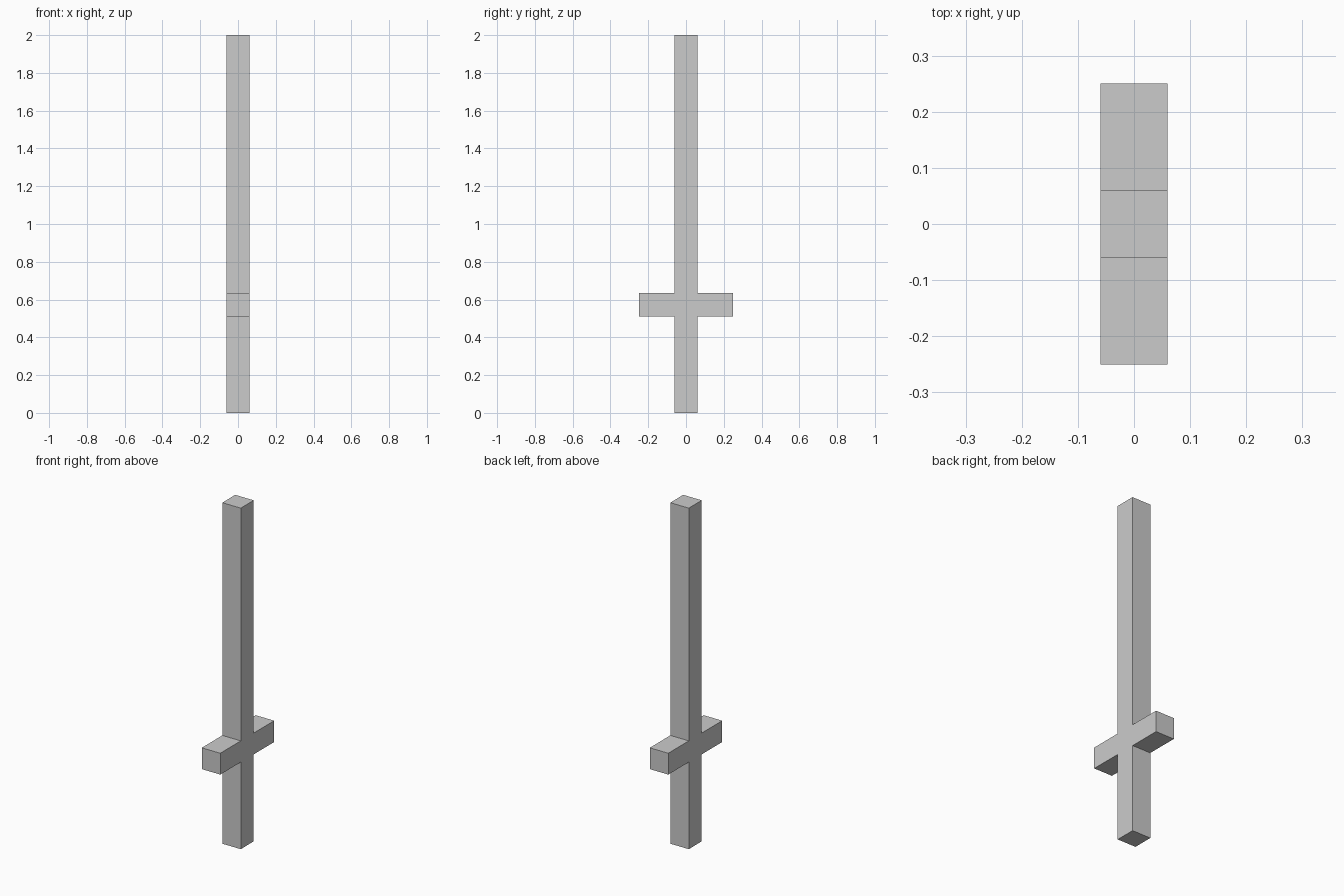
import bpy, bmesh

if "Cube" in bpy.data.objects:
    bpy.data.objects.remove(bpy.data.objects["Cube"])

HALF = 0.06            # half thickness of post and bar
ARM = 0.25             # half length of the cross bar
LOW, HIGH = 0.51, 0.635  # underside and top of the cross bar
TOP = 2.0

# Half of the cross outline (y, z), mirrored to close the profile
right = [(HALF, 0), (HALF, LOW), (ARM, LOW), (ARM, HIGH), (HALF, HIGH), (HALF, TOP)]
outline = right + [(-y, z) for y, z in reversed(right)]

# Post and bar as one solid, extruded along x
bm = bmesh.new()
face = bm.faces.new([bm.verts.new((-HALF, y, z)) for y, z in outline])
extruded = bmesh.ops.extrude_face_region(bm, geom=[face])["geom"]
moved = [v for v in extruded if isinstance(v, bmesh.types.BMVert)]
bmesh.ops.translate(bm, verts=moved, vec=(2 * HALF, 0, 0))
bmesh.ops.recalc_face_normals(bm, faces=bm.faces[:])

mesh = bpy.data.meshes.new("crossed_post")
bm.to_mesh(mesh)
bm.free()
bpy.context.collection.objects.link(bpy.data.objects.new("crossed_post", mesh))
